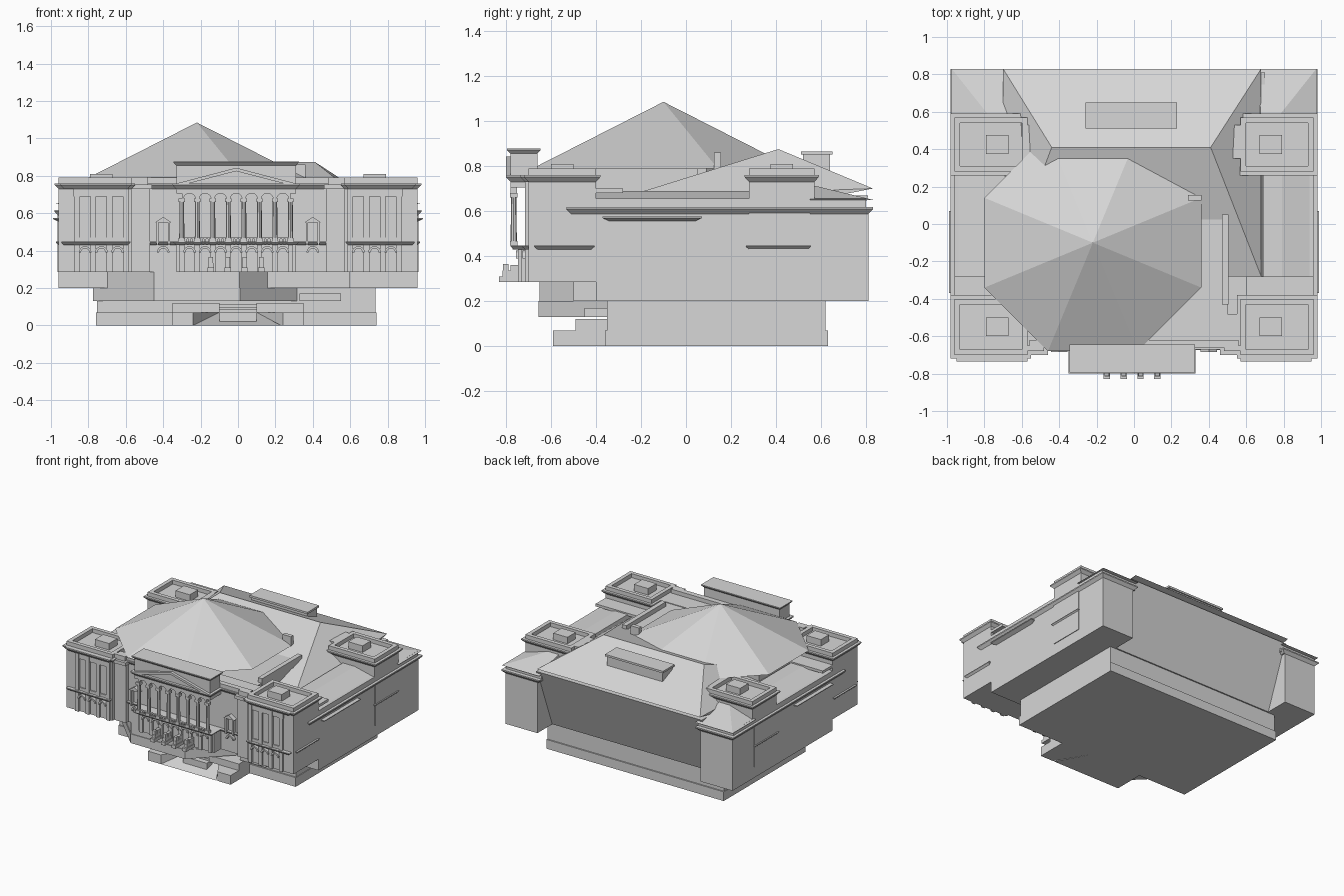
import bpy, bmesh, math
from mathutils import Matrix, Vector

if "Cube" in bpy.data.objects:
    bpy.data.objects.remove(bpy.data.objects["Cube"])

stone = bpy.data.materials.new("pale_grey_stone")
stone.use_nodes = True
stone.diffuse_color = (.68, .68, .68, 1)
stone.node_tree.nodes["Principled BSDF"].inputs["Base Color"].default_value = stone.diffuse_color

# Shared heights
GROUND, PLINTH, TERRACE, BODY, FRONT = 0, .07, .13, .2, .285
STRING, SIDE, ATTIC, CORNICE, ROOF, PARAPET = .43, .6, .655, .73, .755, .79
# Shared depths, front to rear, and the half width of the building
PORTICO, PAVILION, FACADE, UNDERCUT, BACK, WING = -.78, -.7, -.65, -.36, .63, .81
HALF = .96
SIDES = (("right", -1), ("left", 1))


def finish(name, bm):
    bmesh.ops.recalc_face_normals(bm, faces=bm.faces)
    mesh = bpy.data.meshes.new(name)
    bm.to_mesh(mesh)
    bm.free()
    mesh.materials.append(stone)
    bpy.context.collection.objects.link(bpy.data.objects.new(name, mesh))


def around(centre, reach):
    return centre - reach, centre + reach


def mirrored(span, sign):
    return sorted(sign * value for value in span)


def block(name, x, y, z):
    bm = bmesh.new()
    middle = Vector([sum(span) / 2 for span in (x, y, z)])
    size = Vector([span[1] - span[0] for span in (x, y, z)])
    bmesh.ops.create_cube(bm, size=1, matrix=Matrix.LocRotScale(middle, None, size))
    finish(name, bm)


def pair(name, x, y, z):
    for side, sign in SIDES:
        block(f"{side}_{name}", mirrored(x, sign), y, z)


def hull(name, points):
    bm = bmesh.new()
    for point in points:
        bm.verts.new(point)
    bmesh.ops.convex_hull(bm, input=bm.verts)
    bmesh.ops.dissolve_limit(bm, angle_limit=.01, verts=bm.verts, edges=bm.edges)
    finish(name, bm)


def prism(name, profile, y):
    """Extrude an upright profile from front to rear."""
    bm = bmesh.new()
    face = bm.faces.new([bm.verts.new((px, y[0], pz)) for px, pz in profile])
    grown = bmesh.ops.extrude_face_region(bm, geom=[face])["geom"]
    for vert in grown:
        if isinstance(vert, bmesh.types.BMVert):
            vert.co.y = y[1]
    finish(name, bm)


def half_circle(x, z, radius, steps=8):
    angles = [math.pi * i / steps for i in range(steps + 1)]
    return [(x + radius * math.cos(a), z + radius * math.sin(a)) for a in angles]


def arch(name, x, wall):
    """Half ring standing proud of a wall."""
    spring, radius = .39, .034
    ring = half_circle(x, spring, radius) + half_circle(x, spring, radius * .65)[::-1]
    prism(name, ring, (wall - .025, wall))


def cornice(name, x, y, base, height=.03, out=.02):
    """Moulding that splays outward to a thin upright lip."""
    levels = ((base, 0), (base + height * .7, out), (base + height, out))
    hull(name, [(px, py, z) for z, reach in levels
                for px in (x[0] - reach, x[1] + reach) for py in (y[0] - reach, y[1] + reach)])


def string_course(name, x, y):
    cornice(name, x, y, STRING, height=.018, out=.014)


def parapet(name, x, y, thick=.03):
    z = (ROOF, PARAPET)
    for edge in ((x[0], x[0] + thick), (x[1] - thick, x[1])):
        block(name + "_side", edge, y, z)
    for edge in ((y[0], y[0] + thick), (y[1] - thick, y[1])):
        block(name + "_end", x, edge, z)


def column(name, x, y, z, radius):
    bm = bmesh.new()
    bmesh.ops.create_cone(bm, cap_ends=True, segments=8, radius1=radius, radius2=radius * .85,
                          depth=z[1] - z[0], matrix=Matrix.Translation((x, y, sum(z) / 2)))
    finish(name, bm)
    cap, wide = .02, radius * 1.2
    for low in (z[0], z[1] - cap):
        block(name + "_block", around(x, wide), around(y, wide), (low, low + cap))


# Octagonal hall: two terraces, drum and great roof share one centre
peak = Vector((-.22, -.1, 1.085))


def octagon(reach, z):
    radius = reach / math.cos(math.pi / 8)
    return [(peak.x + radius * math.cos(a), peak.y + radius * math.sin(a), z)
            for a in (math.pi * (k + .5) / 4 for k in range(8))]


hull("lower_terrace", octagon(.555, TERRACE) + octagon(.555, BODY))
hull("upper_terrace", octagon(.55, BODY) + octagon(.55, FRONT))
hull("octagon_drum", octagon(.46, SIDE) + octagon(.46, PARAPET))
hull("octagon_roof", octagon(.58, PARAPET) + [peak])

# Plinth and main masses
block("plinth_foot", (-.76, .74), (UNDERCUT, BACK), (GROUND, PLINTH))
block("plinth_wall", (-.755, .735), (-.35, .62), (PLINTH, BODY))
block("main_body", (-HALF, HALF), (-.4, BACK), (BODY, SIDE))
block("front_body", (-HALF, HALF), (FACADE, -.4), (FRONT, SIDE))
block("front_footing", (-SIDE, SIDE), (-.5, -.4), (BODY, FRONT))
block("front_hall", (-.56, .5), (FACADE, .2), (SIDE, ROOF))
hull("leaning_rear_wall", [(x, y, z) for x in (-.7, .7)
                           for y, z in ((.5, BODY), (BACK, BODY), (WING, .67), (.5, .67))])

# Entrance stairs between two splayed cheeks
foot, top = (-.59, GROUND), (UNDERCUT, PLINTH)
hull("stair_ramp", [(x, *foot) for x in (-.24, .23)]
     + [(x, top[0], z) for x in (-.1, .1) for z in (GROUND, PLINTH)])
for side, sign in SIDES:
    plan = ((.35, foot[0]), (.24, foot[0]), (.1, top[0]), (.35, top[0]))
    hull(side + "_stair_cheek", [(sign * x, y, z) for x, y in plan for z in (GROUND, PLINTH)])
pair("stair_block", (.1, .35), (-.49, -.35), (PLINTH, .12))
for step in range(4):
    front, low = UNDERCUT - .04 * (4 - step), PLINTH + step * .015
    block("entry_step", (-.1, .1), (front, -.35), (GROUND, low))
block("terrace_ledge", (.33, .55), (-.45, -.35), (TERRACE, .17))

# Rear hipped roof with overhanging eaves, vent and chimney
hull("rear_roof", [(x, y, z) for x in (-.7, .68)
                   for y, z in ((.83, .7), (.65, .665), (-.28, .66))]
     + [(x, .41, .875) for x in (-.44, .41)])
block("rear_vent", (-.25, .22), (.52, .64), (CORNICE, .85))
block("rear_vent_cap", (-.26, .23), (.51, .65), (.85, .865))
block("chimney", (.29, .36), (.125, .155), (CORNICE, .86))
block("roof_landing", (.3, .5), (.14, .21), (CORNICE, PARAPET))
block("roof_wall", (.47, .505), (-.43, .05), (CORNICE, PARAPET))

# Front mouldings between the pavilions
string_course("front_string", (-HALF, HALF), (-.66, -.42))
cornice("front_cornice", (-.56, .56), (FACADE, -.5), CORNICE)
block("front_parapet", (-.56, .56), (-.66, -.62), (ROOF, PARAPET))

# Side walls, ledges and rear corner wings
pair("rear_wing", (.69, HALF), (SIDE, WING), (BODY, SIDE))
pair("attic_wall", (.66, HALF), (-.4, .8), (SIDE, ATTIC))
pair("side_ledge", (SIDE, HALF), (-.4, -.28), (.68, .7))
pair("rear_side_panel", (.95, .965), (.28, .55), (FRONT, SIDE))
pair("rear_inner_parapet", (.53, .58), (.35, .53), (CORNICE, PARAPET))

# Stepped wall beside each front pavilion
pair("facade_step", (.47, .6), (-.68, -.5), (FRONT, CORNICE))
pair("facade_step_cornice", (.46, .6), (PAVILION, -.5), (CORNICE, ROOF))
pair("facade_step_parapet", (.48, .58), (-.68, FACADE), (ROOF, PARAPET))
pair("bay_frieze", (.59, .88), (-.712, -.69), (.69, CORNICE))

for side, sign in SIDES:
    # Side mouldings
    outer = mirrored((.68, HALF), sign)
    cornice(side + "_side_cornice", outer, (-.51, WING), .587)
    cornice(side + "_side_balcony", outer, (-.34, .04), .555, height=.02, out=.03)
    string_course(side + "_rear_string", outer, (.28, .54))

    # Side roofs
    slope = ((.68, .64), (HALF, .65), (.79, .69), (.69, .69))
    prism(side + "_lean_to_roof", [(sign * x, z) for x, z in slope], (-.4, .4))
    hull(side + "_corner_roof", [(sign * x, y, .65) for x in (.66, .975) for y in (.55, .83)]
         + [(sign * x, .56, .715) for x in (.68, .76)])

    # Corner pavilions, front and rear
    for place, y, foot in (("front", (PAVILION, -.4), FRONT), ("rear", (.28, .57), SIDE)):
        name = f"{side}_{place}_pavilion"
        x = mirrored((.57, HALF), sign)
        block(name, x, y, (foot, CORNICE))
        cornice(name + "_cornice", x, y, CORNICE)
        parapet(name + "_parapet", x, y)
        block(name + "_hatch", around(sign * CORNICE, .06), around(sum(y) / 2, .05), (CORNICE, WING))

    # Pilastered pavilion bays
    bays = mirrored((.59, .93), sign)
    string_course(side + "_bay_string", bays, (-.715, SIDE - 1))
    cornice(side + "_bay_entablature", bays, (-.715, SIDE - 1), CORNICE)
    bay = .087
    for i in range(4):
        x = sign * (SIDE + i * bay)
        block(side + "_bay_pilaster", around(x, .015), (-.715, -.69), (FRONT, CORNICE))
    for i in range(3):
        x = sign * (SIDE + (i + .5) * bay)
        arch(side + "_bay_arch", x, PAVILION)
        block(side + "_window_sill", around(x, .028), (-.708, -.69), (STRING, .47))

    # Gabled niche over an arch
    x = sign * .4
    arch(side + "_niche_arch", x, FACADE)
    for jamb in around(x, .031):
        block(side + "_niche_jamb", around(jamb, .006), (-.68, FACADE), (STRING, .55))
    left, right = around(x, .045)
    prism(side + "_niche_gable", [(left, .55), (right, .55), (x, .58)], (-.685, FACADE))

# Central portico
centre = -.01
width = around(centre, .32)
block("portico_ground_floor", width, (-.73, FACADE), (FRONT, STRING))
string_course("portico_string", width, (-.765, FACADE))
block("portico_frieze", width, (PORTICO, FACADE), (.705, CORNICE))
cornice("portico_cornice", width, (PORTICO, FACADE), CORNICE)
block("portico_attic", width, (PORTICO, -.66), (ROOF, .86))
cornice("attic_cap", width, (PORTICO, -.66), .855, height=.022, out=.015)
for side, sign in SIDES:
    outer, inner = centre + sign * .335, centre + sign * .27
    prism(side + "_pediment_rake", [(outer, ROOF), (inner, ROOF), (centre, .825), (centre, .843)],
          (-.8, -.77))

# Portico columns with an arcade, balustrade and entrance arches
gap = .083
for i in range(8):
    x = centre + (i - 3.5) * gap
    column("portico_column", x, -.765, (.448, .68), .014)
    block("portico_pier", around(x, .014), (-.745, -.72), (FRONT, STRING))
for i in range(7):
    x = centre + (i - 3) * gap
    left, right = around(x, gap / 2)
    spring, crown = .675, .712
    prism("portico_spandrel", [(right, spring), *half_circle(x, spring, .032), (left, spring),
                               (left, crown), (right, crown)], (PORTICO, -.75))
    arch("entrance_arch", x, -CORNICE)
    for k in (-1, 0, 1):
        block("baluster", around(x + k * .02, .005), around(-.765, .005), (STRING, .465))
    block("balustrade_rail", (left, right), around(-.765, .008), (.462, .47))

# Statues on stepped pedestals
for i in range(4):
    x = centre + (i - 1.5) * .09
    block("pedestal_base", around(x, .017), (-.83, -.72), (FRONT, .31))
    block("pedestal", around(x, .013), (-.815, -.72), (.31, .335))
    column("statue_body", x, -.8, (.33, .365), .01)
    block("statue_back", around(x, .012), (PORTICO, -.72), (.335, .36))
